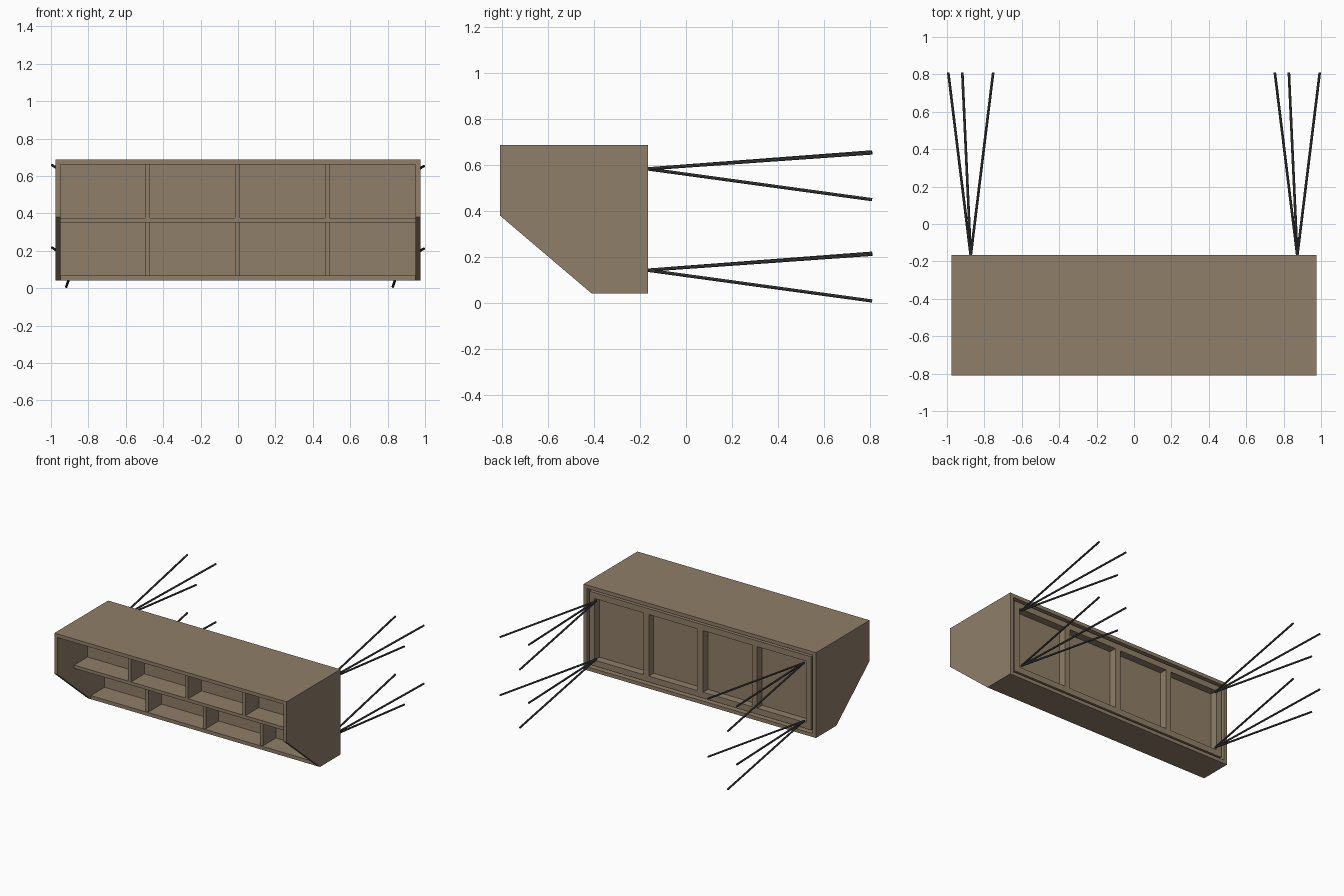
import bpy, bmesh
from mathutils import Vector

if "Cube" in bpy.data.objects:
    bpy.data.objects.remove(bpy.data.objects["Cube"])


def material(name, color):
    m = bpy.data.materials.new(name)
    m.diffuse_color = color
    m.use_nodes = True
    m.node_tree.nodes["Principled BSDF"].inputs["Base Color"].default_value = m.diffuse_color
    return m


WOOD = material("wood", (0.28, 0.21, 0.14, 1))
METAL = material("dark_metal", (0.07, 0.07, 0.075, 1))


def finish(name, bm, mat):
    bmesh.ops.recalc_face_normals(bm, faces=bm.faces)
    me = bpy.data.meshes.new(name)
    bm.to_mesh(me)
    bm.free()
    me.materials.append(mat)
    ob = bpy.data.objects.new(name, me)
    bpy.context.collection.objects.link(ob)
    return ob


def slab(name, profile, x0, x1):
    """Extrude a (y, z) outline from x0 to x1."""
    bm = bmesh.new()
    face = bm.faces.new([bm.verts.new((x0, y, z)) for y, z in profile])
    ext = bmesh.ops.extrude_face_region(bm, geom=[face])["geom"]
    verts = [v for v in ext if isinstance(v, bmesh.types.BMVert)]
    bmesh.ops.translate(bm, verts=verts, vec=(x1 - x0, 0, 0))
    return finish(name, bm, WOOD)


def box(name, x0, x1, y0, y1, z0, z1):
    return slab(name, [(y0, z0), (y1, z0), (y1, z1), (y0, z1)], x0, x1)


def rod(name, a, b, radius=0.007):
    a, b = Vector(a), Vector(b)
    d = b - a
    bm = bmesh.new()
    bmesh.ops.create_cone(bm, cap_ends=True, segments=8, radius1=radius,
                          radius2=radius, depth=d.length)
    bm.transform(d.to_track_quat("Z", "Y").to_matrix().to_4x4())
    bmesh.ops.translate(bm, verts=bm.verts, vec=(a + b) / 2)
    return finish(name, bm, METAL)


W, T = 0.975, 0.027                 # half width, board thickness
FRONT, BACK, TOP, BOT = -0.81, -0.165, 0.687, 0.04
IN = W - T

# Outer case: cut-corner sides, top and bottom boards
side = [(FRONT, TOP), (BACK, TOP), (BACK, BOT), (-0.41, BOT), (FRONT, 0.38)]
slab("left_side", side, -W, -IN)
slab("right_side", side, IN, W)
box("top_board", -IN, IN, FRONT, BACK, TOP - T, TOP)
box("bottom_board", -IN, IN, -0.41, BACK, BOT, BOT + T)

# Shelf, upper back set forward of the lower back
box("middle_shelf", -IN, IN, -0.61, -0.235, 0.35, 0.375)
box("upper_back", -IN, IN, -0.45, -0.435, 0.375, TOP - T)
box("lower_back", -IN, IN, -0.245, -0.23, BOT + T, TOP - T)

# Dividers for four bays on each level
for x in (-0.483, -0.003, 0.477):
    box("upper_divider", x - 0.0125, x + 0.0125, -0.61, -0.45, 0.375, TOP - T)
    box("lower_divider", x - 0.0125, x + 0.0125, -0.40, -0.245, BOT + T, 0.35)

# Rear frame with four recessed panels, separated from the case by a groove
FX, FZ0, FZ1, FY0, FY1 = 0.93, 0.085, 0.642, -0.23, -0.172
OZ0, OZ1 = 0.13, 0.597
box("rear_frame_bottom_rail", -FX, FX, FY0, FY1, FZ0, OZ0)
box("rear_frame_top_rail", -FX, FX, FY0, FY1, OZ1, FZ1)
for x0, x1 in ((-FX, -0.8875), (0.8875, FX)):
    box("rear_frame_stile", x0, x1, FY0, FY1, OZ0, OZ1)
for x in (-0.455, 0, 0.455):
    box("rear_frame_post", x - 0.0225, x + 0.0225, FY0, FY1, OZ0, OZ1)

# Four clusters of three rods spreading out behind
for x in (-0.873, 0.873):
    for z in (0.142, 0.583):
        for dx, dz in ((-0.12, 0.074), (0.12, 0.069), (-0.045, -0.134)):
            rod("rear_rod", (x, BACK - 0.005, z), (x + dx, 0.81, z + dz))
